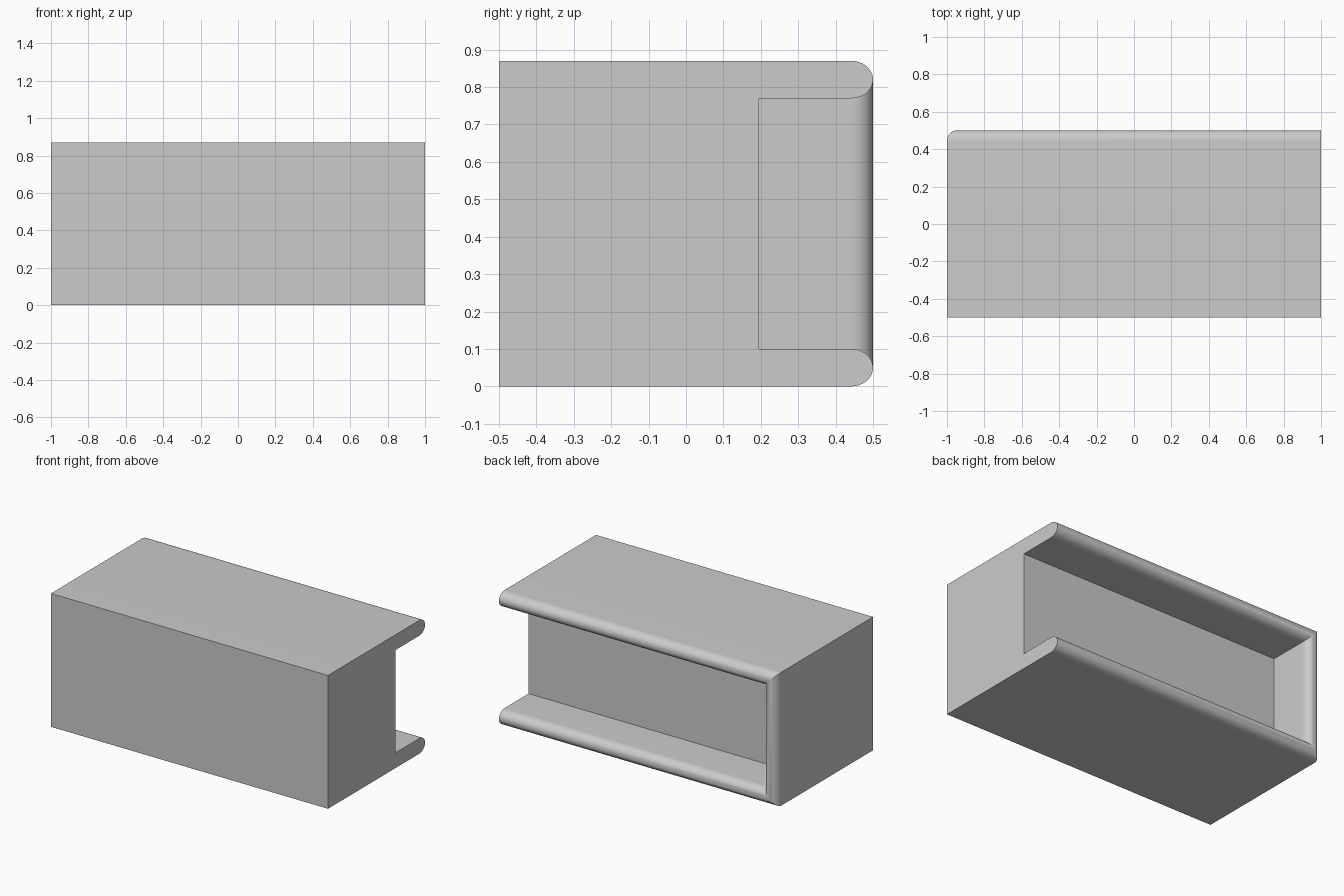
import bpy, bmesh, math

if "Cube" in bpy.data.objects:
    bpy.data.objects.remove(bpy.data.objects["Cube"])

HEIGHT, RIM, LIP = 0.87, 0.10, 0.058    # overall height, wall thickness, rounding depth
FRONT, BACK, FLOOR = -0.5, 0.5, 0.195   # y positions
STEPS = 24

# Wall profile: (inset from the outside, y), outer side -> rounded lip -> recess floor
profile = [(0, FRONT)]
for i in range(STEPS + 1):
    a = math.pi * i / STEPS
    profile.append((RIM / 2 * (1 - math.cos(a)), BACK - LIP + LIP * math.sin(a)))
profile.append((RIM, FLOOR))

# Sweep the profile round the C-shaped rim: top, left side, bottom
bm = bmesh.new()
rings = []
for d, y in profile:
    path = [(1, HEIGHT - d), (-1 + d, HEIGHT - d), (-1 + d, d), (1, d)]
    rings.append([bm.verts.new((x, y, z)) for x, z in path])
for r, s in zip(rings, rings[1:]):
    for k in range(3):
        bm.faces.new((r[k], r[k + 1], s[k + 1], s[k]))

# Front face, recess floor and open right end
bm.faces.new(rings[0])
bm.faces.new(rings[-1])
bm.faces.new([r[0] for r in rings] + [r[3] for r in reversed(rings)])
bmesh.ops.recalc_face_normals(bm, faces=bm.faces)

mesh = bpy.data.meshes.new("recessed_block")
bm.to_mesh(mesh)
bm.free()
block = bpy.data.objects.new("recessed_block", mesh)
bpy.context.collection.objects.link(block)
bpy.context.view_layer.objects.active = block
block.select_set(True)
bpy.ops.object.shade_smooth_by_angle(angle=math.radians(30))
